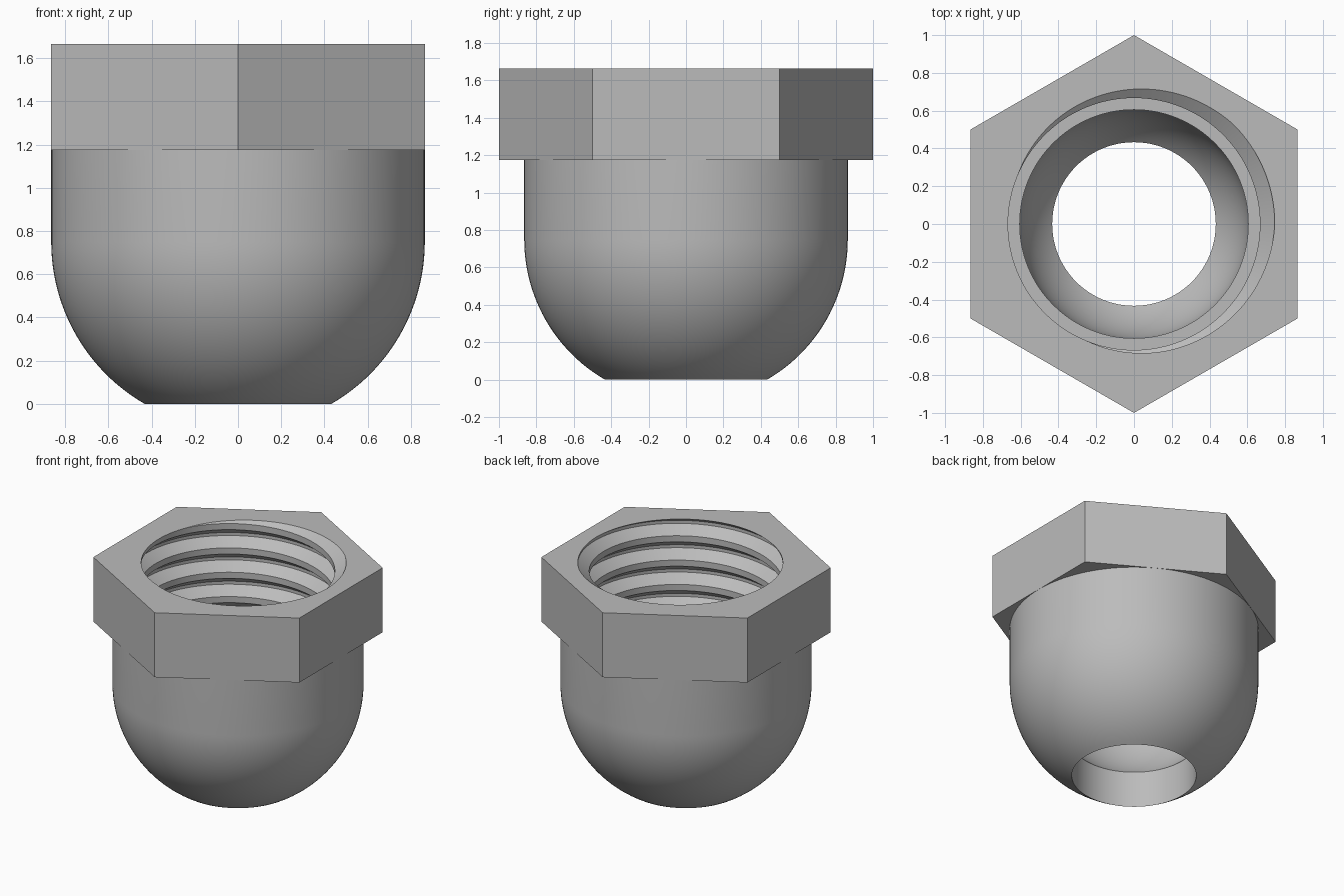
import bpy
import bmesh
from math import sin, cos, pi, sqrt, asin, ceil

cube = bpy.data.objects.get("Cube")
if cube:
    bpy.data.objects.remove(cube, do_unlink=True)

SEG = 128                      # sides of every round
TOP, COLLAR, LEDGE = 1.665, 1.175, 0.75
DOME_R, BORE_R, HOLE_R = 0.865, 0.605, 0.433
MINOR_R, MAJOR_R, PITCH = 0.667, 0.745, 0.185

steel = bpy.data.materials.new("grey steel")
steel.use_nodes = True
GREY = (0.5, 0.5, 0.5, 1)
steel.diffuse_color = GREY
steel.node_tree.nodes["Principled BSDF"].inputs["Base Color"].default_value = GREY

bm = bmesh.new()


def ring(radius, z, sides=SEG, turn=0.0):
    """Closed loop of vertices."""
    return [bm.verts.new((radius * cos(turn + 2 * pi * i / sides),
                          radius * sin(turn + 2 * pi * i / sides), z))
            for i in range(sides)]


def skin(lower, upper):
    """Quads between two equal loops."""
    n = len(lower)
    for i in range(n):
        k = (i + 1) % n
        bm.faces.new((lower[i], lower[k], upper[k], upper[i]))


def loop_edges(loop):
    edges = []
    for a, b in zip(loop, loop[1:] + loop[:1]):
        edges.append(bm.edges.get((a, b)) or bm.edges.new((a, b)))
    return edges


def fill_flat(edges):
    """Flat face between an outer and an inner loop."""
    bmesh.ops.triangle_fill(bm, edges=edges, use_beauty=True, normal=(0, 0, 1))


def rim_edges(z):
    return [e for e in bm.edges if len(e.link_faces) == 1
            and all(abs(v.co.z - z) < 1e-5 for v in e.verts)]


# Internal thread: a continuous helical wall with flat crests and roots
turns = ceil((TOP - LEDGE) / PITCH) + 3
shape = ((-0.375, MINOR_R), (-0.0625, MAJOR_R), (0.0625, MAJOR_R), (0.375, MINOR_R))
columns = []
for i in range(SEG):
    a = 2 * pi * i / SEG
    columns.append([])
    for t in range(turns):
        for offset, r in shape:
            z = TOP + PITCH * (t - turns + 2 + offset + a / (2 * pi) - 1 / 16)
            columns[-1].append(bm.verts.new((r * cos(a), r * sin(a), z)))
rows = len(columns[0])
for i in range(SEG):
    shift = len(shape) if i == SEG - 1 else 0
    here, after = columns[i], columns[(i + 1) % SEG]
    for j in range(rows - 1 - shift):
        bm.faces.new((here[j], after[j + shift], after[j + shift + 1], here[j + 1]))
for z, up in ((TOP, 1), (LEDGE, -1)):
    bmesh.ops.bisect_plane(bm, geom=bm.verts[:] + bm.edges[:] + bm.faces[:], dist=1e-6,
                           plane_co=(0, 0, z), plane_no=(0, 0, up), clear_outer=True)
bmesh.ops.delete(bm, geom=[v for v in bm.verts if not v.link_faces], context='VERTS')
mouth, thread_end = rim_edges(TOP), rim_edges(LEDGE)

# Hexagonal collar
hex_low = ring(1, COLLAR, 6, pi / 2)
hex_high = ring(1, TOP, 6, pi / 2)
skin(hex_low, hex_high)
fill_flat(mouth + loop_edges(hex_high))

# Domed body, drain hole and rounded cavity as one turned profile
profile = [(DOME_R, COLLAR)]
steps = 24
end = asin(sqrt(1 - (HOLE_R / DOME_R) ** 2))
for i in range(steps + 1):
    a = end * i / steps
    profile.append((DOME_R * cos(a), 0.75 * (1 - sin(a) / sin(end))))
end = asin(sqrt(1 - (HOLE_R / BORE_R) ** 2))
for i in range(steps, -1, -1):
    a = end * i / steps
    profile.append((BORE_R * cos(a), 0.70 - BORE_R * sin(a)))
profile.append((BORE_R, LEDGE))
rings = [ring(r, z) for r, z in profile]
for lower, upper in zip(rings, rings[1:]):
    skin(lower, upper)

# Underside of the collar, and the ledge below the thread
fill_flat(loop_edges(hex_low) + loop_edges(rings[0]))
fill_flat(thread_end + loop_edges(rings[-1]))

bmesh.ops.recalc_face_normals(bm, faces=bm.faces[:])
mesh = bpy.data.meshes.new("domed_hex_nut")
bm.to_mesh(mesh)
bm.free()
mesh.materials.append(steel)
nut = bpy.data.objects.new("domed_hex_nut", mesh)
bpy.context.collection.objects.link(nut)

bpy.ops.object.select_all(action='DESELECT')
nut.select_set(True)
bpy.context.view_layer.objects.active = nut
bpy.ops.object.shade_smooth_by_angle(angle=pi / 6)
